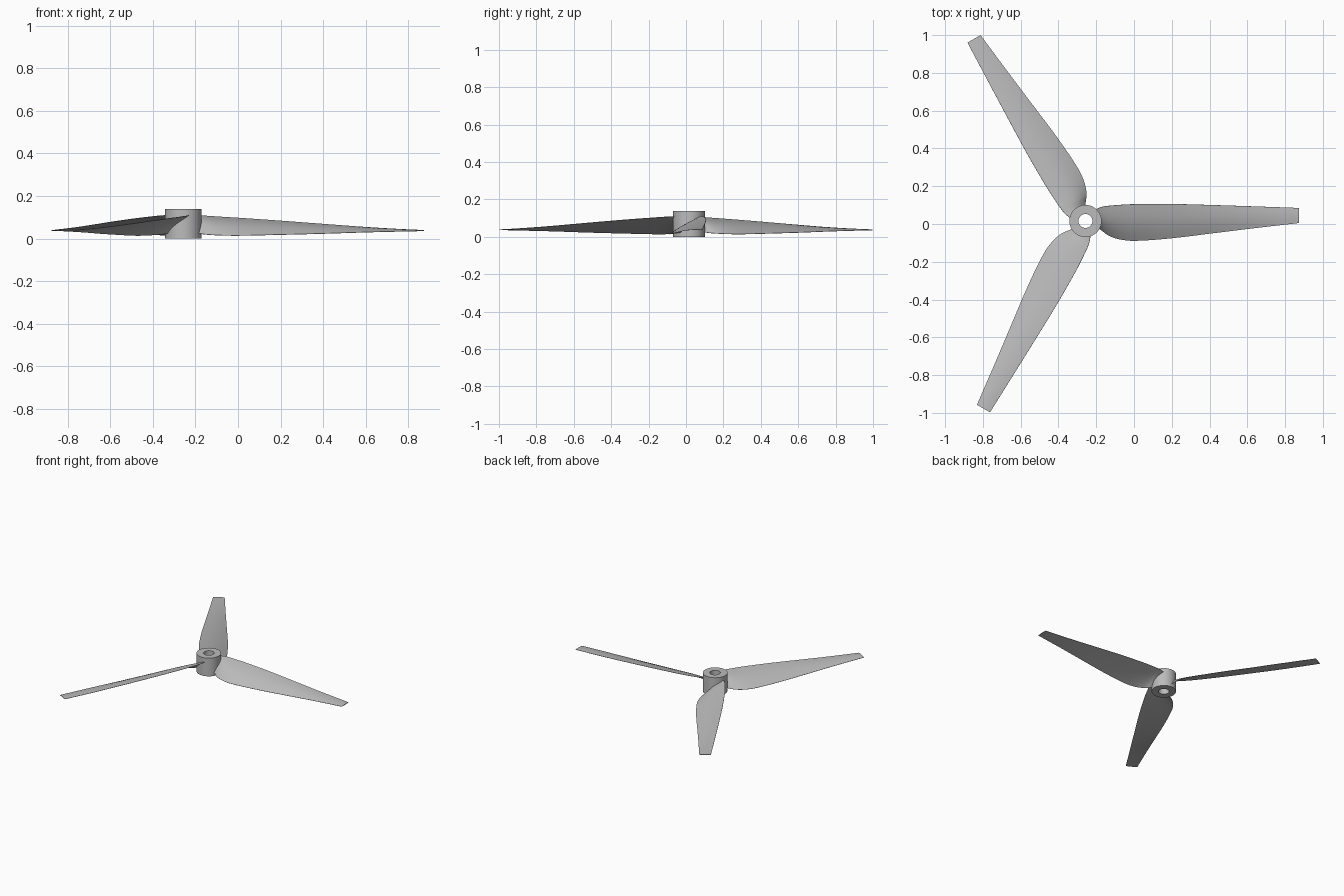
import bpy
import bmesh
from math import pi, radians, sin, cos
from mathutils import Matrix, Vector

default_cube = bpy.data.objects.get("Cube")
if default_cube:
    bpy.data.objects.remove(default_cube, do_unlink=True)

HUB_CENTRE = Vector((-0.257, 0.016, 0))
HUB_RADIUS, BORE_RADIUS, HUB_HEIGHT = 0.085, 0.037, 0.139

grey = bpy.data.materials.new("grey plastic")
grey.use_nodes = True
colour = (0.5, 0.5, 0.5, 1)
grey.diffuse_color = colour
grey.node_tree.nodes["Principled BSDF"].inputs["Base Color"].default_value = colour


def make_object(name, bm, matrix):
    bmesh.ops.recalc_face_normals(bm, faces=bm.faces)
    mesh = bpy.data.meshes.new(name)
    bm.to_mesh(mesh)
    bm.free()
    mesh.materials.append(grey)
    obj = bpy.data.objects.new(name, mesh)
    obj.matrix_world = matrix
    bpy.context.collection.objects.link(obj)
    bpy.ops.object.select_all(action="DESELECT")
    obj.select_set(True)
    bpy.context.view_layer.objects.active = obj
    bpy.ops.object.shade_smooth_by_angle(angle=radians(35))
    return obj


def bridge(bm, ring_a, ring_b):
    count = len(ring_a)
    for i in range(count):
        j = (i + 1) % count
        bm.faces.new((ring_a[i], ring_a[j], ring_b[j], ring_b[i]))


# Hub: a tube with a round bore
def build_hub(sides=64):
    bm = bmesh.new()
    profile = [(HUB_RADIUS, 0), (HUB_RADIUS, HUB_HEIGHT),
               (BORE_RADIUS, HUB_HEIGHT), (BORE_RADIUS, 0)]
    rings = []
    for radius, z in profile:
        angles = [2 * pi * i / sides for i in range(sides)]
        rings.append([bm.verts.new((radius * cos(a), radius * sin(a), z)) for a in angles])
    for i, ring in enumerate(rings):
        bridge(bm, ring, rings[(i + 1) % len(rings)])
    make_object("hub", bm, Matrix.Translation(HUB_CENTRE))


# Blade stations: radius, low edge y, high edge y, low edge z, high edge z, bulge
STATIONS = [
    (0.05, -0.028, 0.060, 0.030, 0.110, 0.010),
    (0.085, -0.050, 0.074, 0.022, 0.108, 0.010),
    (0.12, -0.076, 0.080, 0.018, 0.106, 0.010),
    (0.18, -0.097, 0.085, 0.015, 0.102, 0.009),
    (0.26, -0.105, 0.089, 0.014, 0.097, 0.008),
    (0.45, -0.092, 0.090, 0.018, 0.084, 0.006),
    (0.65, -0.068, 0.085, 0.023, 0.069, 0.005),
    (0.87, -0.041, 0.078, 0.030, 0.053, 0.003),
    (1.13, -0.011, 0.069, 0.036, 0.038, 0.001),
]


def smooth_stations(steps=4):
    """Blend the stations with a non-uniform cubic through every one."""
    points = [Vector(s) for s in STATIONS]
    last = len(points) - 1

    def slope(i):
        a, b = points[max(i - 1, 0)], points[min(i + 1, last)]
        return (b - a) / (b[0] - a[0])

    result = []
    for i in range(last):
        a, b = points[i], points[i + 1]
        width = b[0] - a[0]
        for k in range(steps):
            t = k / steps
            h = t * t * (3 - 2 * t)
            result.append(a * (1 - h) + b * h
                          + slope(i) * width * t * (1 - t) ** 2
                          - slope(i + 1) * width * t * t * (1 - t))
    result.append(points[last])
    return result


def blade_ring(bm, station, segments=10):
    """Thin arched section from the low edge, over the top and back underneath."""
    radius, y_low, y_high, z_low, z_high, bulge = station
    low, high = Vector((radius, y_low, z_low)), Vector((radius, y_high, z_high))
    chord = (high - low).normalized()
    normal = Vector((0, -chord.z, chord.y))
    half = 0.001 + bulge * 0.5
    ring = []
    for side in (1, -1):
        for i in range(segments + 1):
            t = i / segments if side > 0 else 1 - i / segments
            arch = sin(pi * t)
            offset = bulge * arch + side * (0.0008 + half * arch)
            ring.append(bm.verts.new(low.lerp(high, t) + normal * offset))
    return ring


# Blades: one twisted form repeated around the hub
def build_blade(name, angle):
    bm = bmesh.new()
    rings = [blade_ring(bm, station) for station in smooth_stations()]
    for inner, outer in zip(rings, rings[1:]):
        bridge(bm, inner, outer)
    bm.faces.new(rings[0])
    bm.faces.new(rings[-1])
    make_object(name, bm, Matrix.Translation(HUB_CENTRE) @ Matrix.Rotation(angle, 4, "Z"))


build_hub()
for number, name in enumerate(("left_blade", "rear_blade", "front_blade")):
    build_blade(name, number * 2 * pi / 3)
